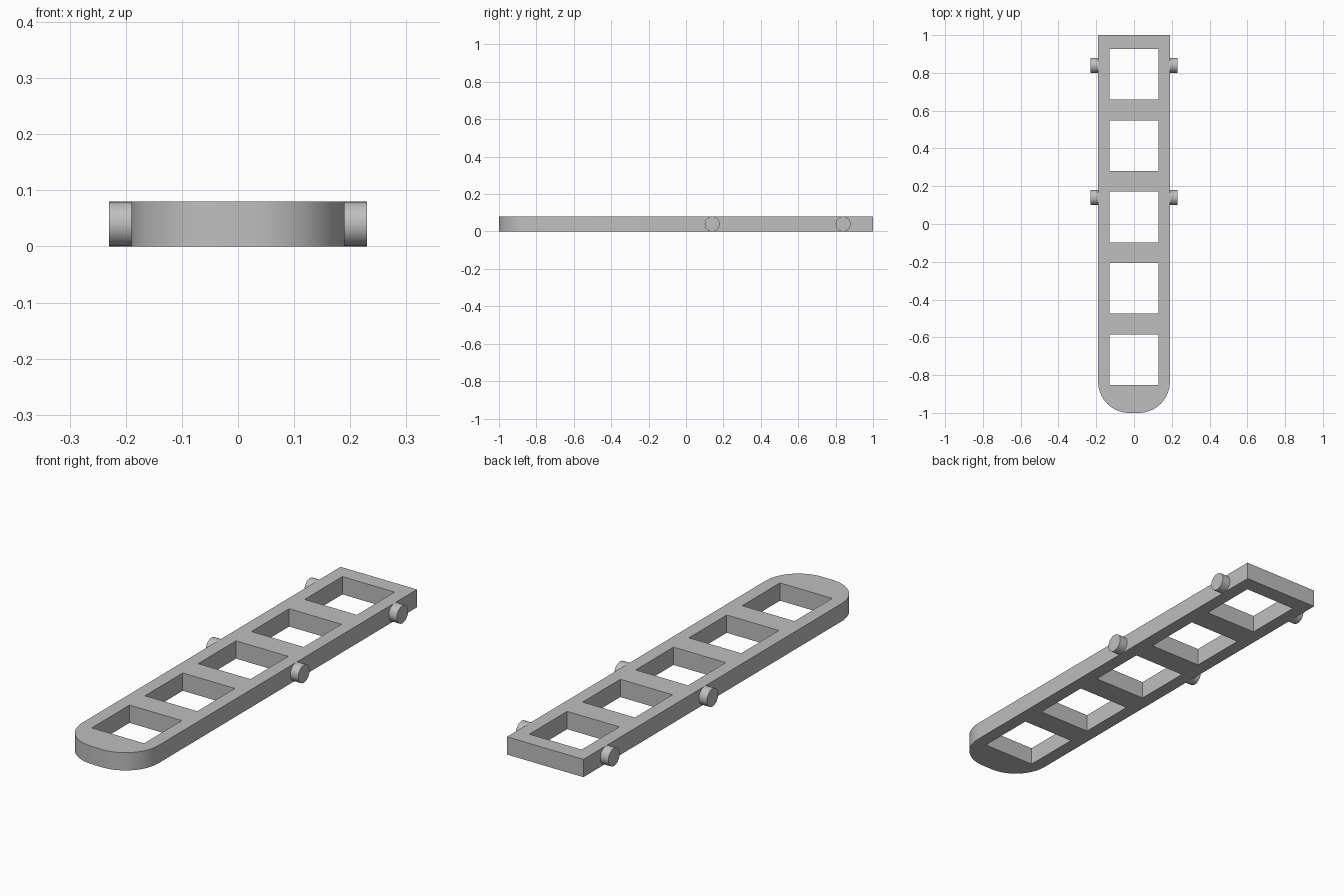
import bpy
import bmesh
from math import cos, sin, pi, radians
from mathutils import Matrix

cube = bpy.data.objects.get("Cube")
if cube:
    bpy.data.objects.remove(cube, do_unlink=True)

HALF_W, THICK, CORNER = 0.19, 0.08, 0.165
PEG_R, PEG_END = 0.04, 0.23

grey = bpy.data.materials.new("plain_grey")
grey.use_nodes = True
colour = (0.52, 0.52, 0.52, 1)
grey.diffuse_color = colour
grey.node_tree.nodes["Principled BSDF"].inputs["Base Color"].default_value = colour


def make_object(name, bm):
    bmesh.ops.recalc_face_normals(bm, faces=bm.faces[:])
    mesh = bpy.data.meshes.new(name)
    bm.to_mesh(mesh)
    bm.free()
    mesh.materials.append(grey)
    obj = bpy.data.objects.new(name, mesh)
    bpy.context.collection.objects.link(obj)
    return obj


def activate(obj):
    bpy.ops.object.select_all(action="DESELECT")
    obj.select_set(True)
    bpy.context.view_layer.objects.active = obj


def smooth(obj):
    activate(obj)
    bpy.ops.object.shade_smooth_by_angle(angle=radians(30))


# Ladder plate: square back end, rounded front corners
steps = 16
inner = HALF_W - CORNER
arc = [(inner + CORNER * cos(a), -1 + CORNER - CORNER * sin(a))
       for a in (pi / 2 * i / steps for i in range(steps + 1))]
right_side = [(HALF_W, 1)] + arc
outline = right_side + [(-x, y) for x, y in reversed(right_side)]
bm = bmesh.new()
face = bm.faces.new([bm.verts.new((x, y, 0)) for x, y in outline])
top = bmesh.ops.extrude_face_region(bm, geom=[face])
bmesh.ops.translate(bm, vec=(0, 0, THICK),
                    verts=[v for v in top["geom"] if isinstance(v, bmesh.types.BMVert)])
plate = make_object("ladder_plate", bm)

# Five evenly spaced rectangular openings
bm = bmesh.new()
for i in range(5):
    place = Matrix.Translation((0, 0.793 - 0.378 * i, THICK / 2))
    bmesh.ops.create_cube(bm, size=1, matrix=place @ Matrix.Diagonal((0.26, 0.268, 0.3, 1)))
cutter = make_object("opening_cutter", bm)
cutter.hide_render = True
cut = plate.modifiers.new("openings", "BOOLEAN")
cut.operation = "DIFFERENCE"
cut.solver = "EXACT"
cut.object = cutter
activate(plate)
bpy.ops.object.modifier_apply(modifier=cut.name)
bpy.data.objects.remove(cutter, do_unlink=True)
smooth(plate)

# Round pegs on both sides
for place, y in (("back", 0.84), ("middle", 0.14)):
    for side, sign in (("left", 1), ("right", -1)):
        bm = bmesh.new()
        x = sign * (HALF_W + PEG_END) / 2
        bmesh.ops.create_cone(
            bm, cap_ends=True, segments=32, radius1=PEG_R, radius2=PEG_R,
            depth=PEG_END - HALF_W,
            matrix=Matrix.Translation((x, y, THICK / 2)) @ Matrix.Rotation(pi / 2, 4, "Y"))
        smooth(make_object(f"{place}_peg_{side}", bm))
